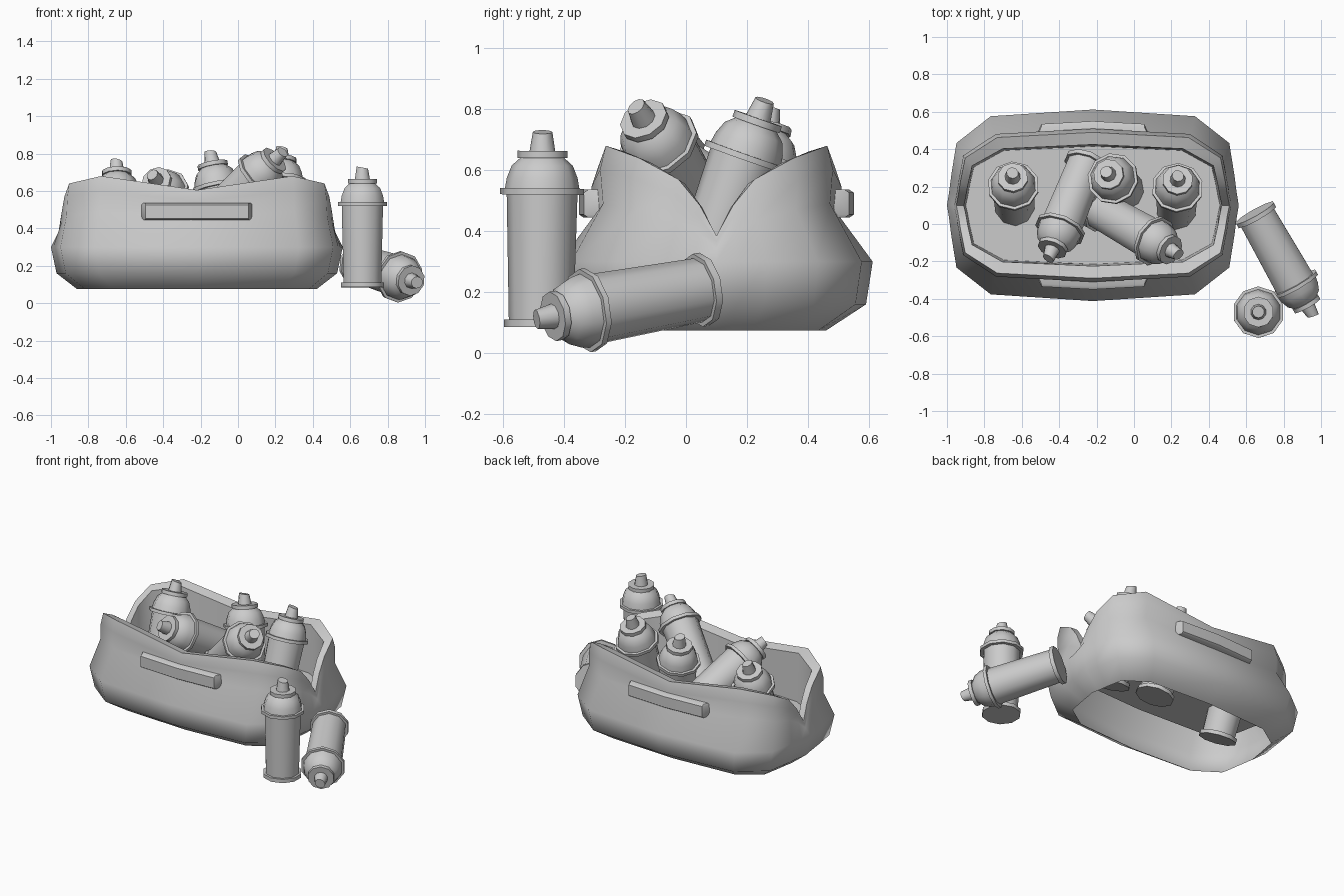
import bpy
import bmesh
from math import cos, sin, pi, radians
from mathutils import Vector

cube = bpy.data.objects.get("Cube")
if cube:
    bpy.data.objects.remove(cube)


def finish(bm, name, angle):
    mesh = bpy.data.meshes.new(name)
    bm.to_mesh(mesh)
    bm.free()
    obj = bpy.data.objects.new(name, mesh)
    bpy.context.collection.objects.link(obj)
    bpy.ops.object.select_all(action='DESELECT')
    obj.select_set(True)
    bpy.context.view_layer.objects.active = obj
    bpy.ops.object.shade_smooth_by_angle(angle=radians(angle))
    return obj


def bridge(bm, a, b):
    n = len(a)
    for i in range(n):
        j = (i + 1) % n
        bm.faces.new((a[i], a[j], b[j], b[i]))


# Bag: columns of one quarter (x factor, y factor, rim height), end to middle
CENTRE = Vector((-0.22, 0.1, 0))
quarter = [(1, 0, 0.385), (0.985, 0.14, 0.485), (0.97, 0.32, 0.57), (0.935, 0.65, 0.64),
           (0.70, 0.93, 0.68), (0, 1, 0.605)]
columns = (quarter
           + [(-x, y, r) for x, y, r in quarter[-2::-1]]
           + [(-x, -y, r) for x, y, r in quarter[1:]]
           + [(x, -y, r) for x, y, r in quarter[-2:0:-1]])

# Levels: half length, half depth, height, share of the way up to the rim.
# The wall is open underneath; the lining folds in at the rim and carries a raised floor.
levels = [(0.64, 0.36, 0.075, 0), (0.75, 0.49, 0.16, 0), (0.78, 0.512, 0.30, 0),
          (0.745, 0.40, 0.30, 0.5), (0.74, 0.41, 0.30, 0.8), (0.73, 0.39, 0.30, 1),
          (0.69, 0.325, 0.30, 0.95), (0.68, 0.315, 0.335, 0)]

bm = bmesh.new()
rings = [[bm.verts.new(CENTRE + Vector((x * hx, y * hy, z + t * (rim - z))))
          for x, y, rim in columns] for hx, hy, z, t in levels]
for a, b in zip(rings, rings[1:]):
    bridge(bm, a, b)
bm.faces.new(rings[-1])
finish(bm, "bag", 60)

# Grab handles: chamfered, slightly bowed bars on both long sides
for side, name in ((-1, "front_handle"), (1, "back_handle")):
    bm = bmesh.new()
    sections = []
    for x, depth in ((-0.295, 0.39), (-0.275, 0.435), (0, 0.45), (0.275, 0.435), (0.295, 0.39)):
        ring = [(0.35, -0.046), (depth - 0.015, -0.046), (depth, -0.036),
                (depth, 0.036), (depth - 0.015, 0.046), (0.35, 0.046)]
        sections.append([bm.verts.new(CENTRE + Vector((x, side * y, 0.49 + z)))
                         for y, z in ring])
    for a, b in zip(sections, sections[1:]):
        bridge(bm, a, b)
    bm.faces.new(sections[0])
    bm.faces.new(sections[-1])
    bmesh.ops.recalc_face_normals(bm, faces=bm.faces)
    finish(bm, name, 40)

# Spray can: lathed profile (radius, height)
SIDES = 10
profile = [(0.121, 0), (0.121, 0.025), (0.106, 0.025), (0.116, 0.435), (0.138, 0.435),
           (0.138, 0.455), (0.122, 0.455), (0.116, 0.49), (0.1, 0.53), (0.072, 0.555),
           (0.082, 0.555), (0.082, 0.578), (0.042, 0.578), (0.032, 0.64)]


def spray_can(name, base, tip):
    bm = bmesh.new()
    rings = [[bm.verts.new((r * sin(2 * pi * i / SIDES), -r * cos(2 * pi * i / SIDES), z))
              for i in range(SIDES)] for r, z in profile]
    for a, b in zip(rings, rings[1:]):
        bridge(bm, a, b)
    # Slanted nozzle top
    for v in rings[-1]:
        v.co.z += 0.2 * v.co.x
    bm.faces.new(rings[0][::-1])
    bm.faces.new(rings[-1])
    can = finish(bm, name, 40)
    base = Vector(base)
    can.rotation_mode = 'QUATERNION'
    can.rotation_quaternion = (Vector(tip) - base).to_track_quat('Z', 'Y')
    can.location = base


spray_can("standing_can", (0.665, -0.475, 0.085), (0.665, -0.47, 0.73))
spray_can("lying_can", (0.645, 0.06, 0.21), (0.96, -0.495, 0.11))
spray_can("bag_can_right_end", (-0.635, 0.04, 0.165), (-0.65, 0.275, 0.765))
spray_can("bag_can_right_tilted", (-0.25, 0.33, 0.37), (-0.46, -0.19, 0.69))
spray_can("bag_can_middle", (-0.03, 0.16, 0.19), (-0.15, 0.28, 0.815))
spray_can("bag_can_left_tilted", (-0.19, 0.08, 0.40), (0.24, -0.165, 0.81))
spray_can("bag_can_left_end", (0.225, 0.045, 0.225), (0.235, 0.26, 0.835))
